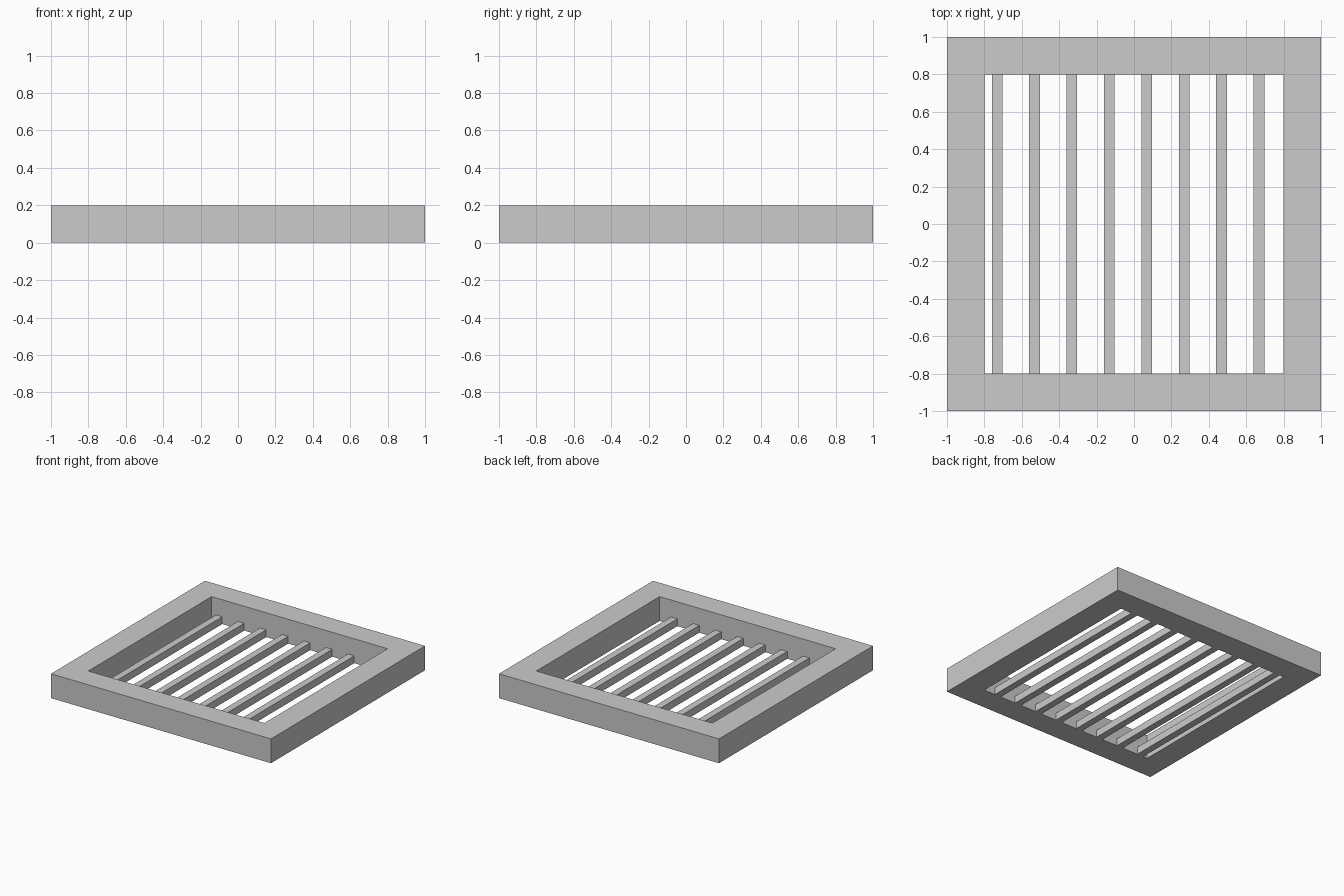
import bpy
import bmesh

old = bpy.data.objects.get("Cube")
if old:
    bpy.data.objects.remove(old, do_unlink=True)

SIZE = 2.0        # outer side of the frame
RIM = 0.2         # rim width and height
BAR_WIDTH = 0.057
BAR_HEIGHT = 0.06
BAR_COUNT = 8
PITCH = 0.2
FIRST_X = -0.732

# Single light grey material
grey = bpy.data.materials.new("light_grey")
grey.use_nodes = True
colour = (0.6, 0.6, 0.6, 1.0)
grey.diffuse_color = colour
grey.node_tree.nodes["Principled BSDF"].inputs["Base Color"].default_value = colour


def add_object(name, bm):
    mesh = bpy.data.meshes.new(name)
    bm.to_mesh(mesh)
    bm.free()
    mesh.materials.append(grey)
    obj = bpy.data.objects.new(name, mesh)
    bpy.context.collection.objects.link(obj)
    return obj


# Square frame: a flat plate, inset, opened in the middle and thickened upwards
bm = bmesh.new()
bmesh.ops.create_grid(bm, x_segments=1, y_segments=1, size=SIZE / 2)
centre = bm.faces[:]
bmesh.ops.inset_region(bm, faces=centre, thickness=RIM,
                       use_boundary=True, use_even_offset=True)
bmesh.ops.delete(bm, geom=centre, context='FACES_ONLY')
frame = add_object("frame", bm)
thicken = frame.modifiers.new("thickness", 'SOLIDIFY')
thicken.thickness = RIM
thicken.offset = 1

# Grate bars: one bar, repeated across the opening at floor level
bm = bmesh.new()
bmesh.ops.create_cube(bm, size=1)
bmesh.ops.scale(bm, vec=(BAR_WIDTH, SIZE - 2 * RIM, BAR_HEIGHT), verts=bm.verts)
bars = add_object("grate_bars", bm)
bars.location = (FIRST_X, 0, BAR_HEIGHT / 2)
row = bars.modifiers.new("row", 'ARRAY')
row.count = BAR_COUNT
row.use_relative_offset = False
row.use_constant_offset = True
row.constant_offset_displace = (PITCH, 0, 0)
